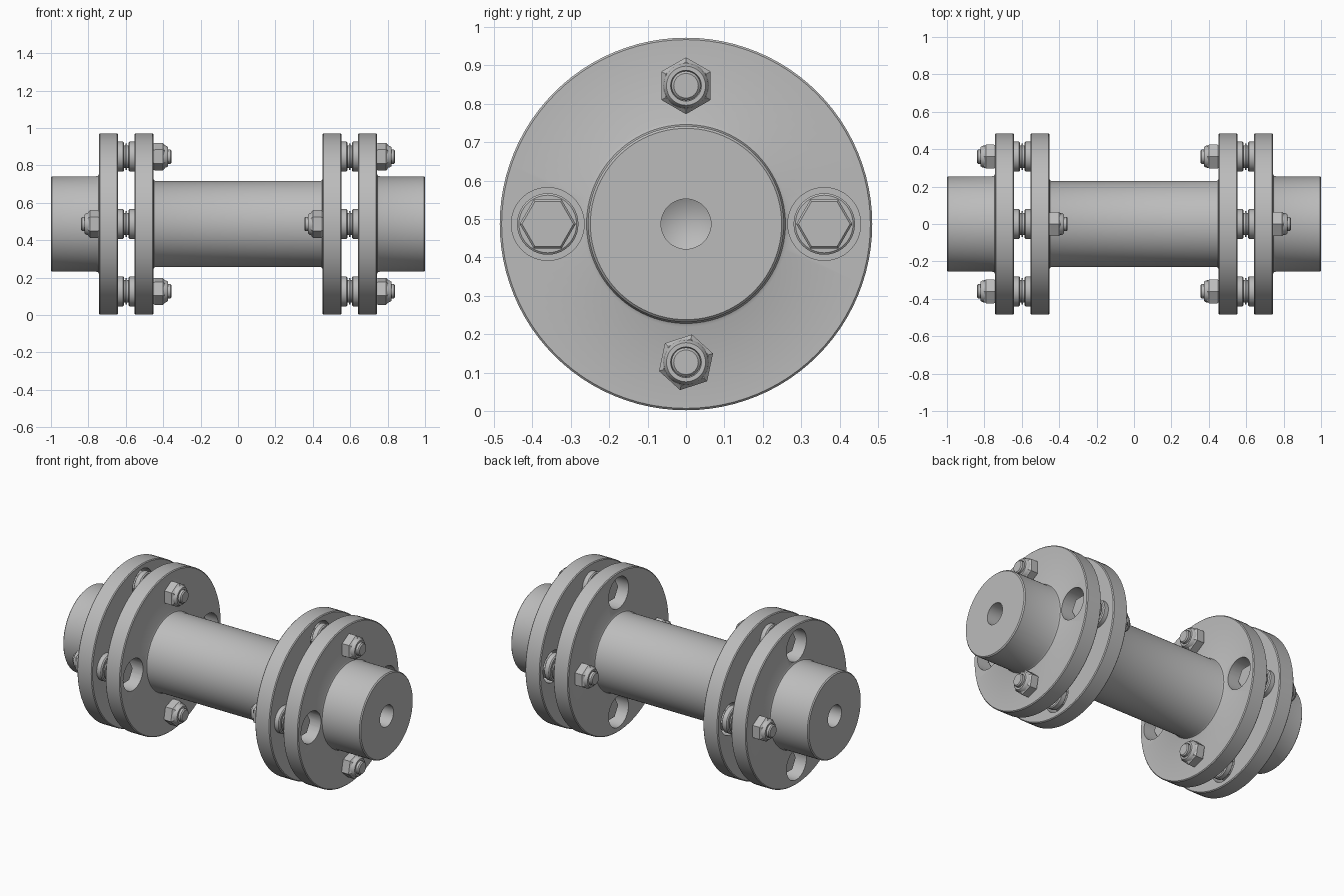
import bpy, bmesh, math
from mathutils import Matrix, Vector

AXIS_Z = 0.487      # height of the shaft axis
BOLT_CIRCLE = 0.36
PACK_X = 0.597      # middle of each flexible joint

cube = bpy.data.objects.get("Cube")
if cube:
    bpy.data.objects.remove(cube, do_unlink=True)

steel = bpy.data.materials.new("grey steel")
steel.use_nodes = True
colour = (0.5, 0.5, 0.5, 1)
steel.diffuse_color = colour
bsdf = next(n for n in steel.node_tree.nodes if n.type == 'BSDF_PRINCIPLED')
bsdf.inputs["Base Color"].default_value = colour


def lathe(bm, profile, steps, place=Matrix(), phase=0.0):
    """Turn (x, radius) points around the x axis into a closed solid."""
    part = bmesh.new()
    verts = [part.verts.new((x, r * math.cos(phase), r * math.sin(phase))) for x, r in profile]
    edges = [part.edges.new(pair) for pair in zip(verts, verts[1:])]
    bmesh.ops.spin(part, geom=verts + edges, cent=(0, 0, 0), axis=(1, 0, 0),
                   angle=math.tau, steps=steps, use_merge=True)
    bmesh.ops.remove_doubles(part, verts=part.verts, dist=1e-5)
    part.transform(place)
    bmesh.ops.recalc_face_normals(part, faces=part.faces)
    temp = bpy.data.meshes.new("temp")
    part.to_mesh(temp)
    part.free()
    bm.from_mesh(temp)
    bpy.data.meshes.remove(temp)


def finish(name, bm):
    mesh = bpy.data.meshes.new(name)
    bm.to_mesh(mesh)
    bm.free()
    mesh.materials.append(steel)
    obj = bpy.data.objects.new(name, mesh)
    obj.location.z = AXIS_Z
    bpy.context.collection.objects.link(obj)
    smooth(mesh)
    return obj


def smooth(mesh):
    for poly in mesh.polygons:
        poly.use_smooth = True
    mesh.set_sharp_from_angle(angle=math.radians(30))


def drill(obj, holes):
    """Cut clearance holes given as (x, angle) centres."""
    bm = bmesh.new()
    for x, angle in holes:
        lathe(bm, [(-0.09, 0), (-0.09, 0.095), (0.09, 0.095), (0.09, 0)], 48, seat(x, angle))
    cutter = finish("hole_cutter", bm)
    cutter.hide_render = True
    mod = obj.modifiers.new("holes", 'BOOLEAN')
    mod.operation, mod.solver, mod.object = 'DIFFERENCE', 'EXACT', cutter
    bpy.context.view_layer.update()
    cut = bpy.data.meshes.new_from_object(
        obj.evaluated_get(bpy.context.evaluated_depsgraph_get()))
    obj.modifiers.clear()
    obj.data = cut
    smooth(cut)
    bpy.data.objects.remove(cutter, do_unlink=True)


def seat(x, angle, direction=1):
    """Place a bolt part on the bolt circle, pointing along +x or -x."""
    offset = Vector((x, BOLT_CIRCLE * math.cos(angle), BOLT_CIRCLE * math.sin(angle)))
    turn = Matrix.Rotation(0 if direction > 0 else math.pi, 4, 'Z')
    return Matrix.Translation(offset) @ turn


SIDES = (0, math.pi)                      # bolts at front and back
UPRIGHT = (math.pi / 2, -math.pi / 2)     # bolts at top and bottom

# End hubs: flange, filleted boss and drilled centre hole
hub_profile = [(0.642, 0), (0.642, 0.48), (0.647, 0.485), (0.738, 0.485), (0.743, 0.48),
               (0.743, 0.268), (0.747, 0.259), (0.756, 0.255), (0.994, 0.255),
               (1.0, 0.249), (1.0, 0.065), (0.86, 0.065), (0.825, 0)]
for side, name, angles in ((1, "left_hub", SIDES), (-1, "right_hub", UPRIGHT)):
    bm = bmesh.new()
    lathe(bm, [(side * x, r) for x, r in hub_profile], 96)
    hub = finish(name, bm)
    drill(hub, [(side * 0.692, a) for a in angles])

# Centre spacer: tube with a flange at each end
half = [(0.0, 0.23), (0.44, 0.23), (0.449, 0.234), (0.453, 0.243), (0.453, 0.48),
        (0.458, 0.485), (0.548, 0.485), (0.553, 0.48), (0.553, 0)]
bm = bmesh.new()
lathe(bm, [(-x, r) for x, r in reversed(half)] + half[1:], 96)
spacer = finish("spacer_tube", bm)
drill(spacer, [(0.503, a) for a in UPRIGHT] + [(-0.503, a) for a in SIDES])

# Bolt set profiles, measured from the middle of the joint towards the nut
shank = [(-0.06, 0), (-0.06, 0.038), (0.236, 0.038), (0.242, 0.032), (0.242, 0)]
bush = [(0.15, 0), (0.15, 0.055), (0.05, 0.055), (0.05, 0.08), (0.018, 0.08),
        (0.012, 0.074), (0.012, 0.06), (0.004, 0.06), (0.004, 0.07), (0, 0.07), (0, 0)]
washer = [(0, 0), (0, 0.07), (-0.004, 0.07), (-0.004, 0.06), (-0.012, 0.06),
          (-0.012, 0.074), (-0.018, 0.08), (-0.046, 0.08), (-0.05, 0.075), (-0.05, 0)]
collar = [(0.19, 0), (0.19, 0.062), (0.213, 0.058), (0.223, 0.051),
          (0.223, 0.04), (0.212, 0.038), (0.212, 0)]
nut = [(0.14, 0), (0.145, 0.069), (0.152, 0.074), (0.195, 0.074), (0.206, 0.062), (0.206, 0)]
head = [(-0.045, 0), (-0.045, 0.073), (-0.088, 0.073), (-0.094, 0.067), (-0.094, 0)]

names = {SIDES: ("back", "front"), UPRIGHT: ("top", "bottom")}
for side, end in ((1, "left"), (-1, "right")):
    for angles, direction in ((SIDES, -1), (UPRIGHT, 1)):
        for angle, label in zip(angles, names[angles]):
            place = seat(side * PACK_X, angle, direction)
            bolt = bmesh.new()
            lathe(bolt, shank, 32, place)
            lathe(bolt, head, 6, place)
            finish(f"{end}_{label}_bolt", bolt)

            rings = bmesh.new()
            lathe(rings, bush, 40, place)
            lathe(rings, washer, 40, place)
            finish(f"{end}_{label}_spacer_rings", rings)

            nut_mesh = bmesh.new()
            twist = math.radians(12) if label == "bottom" else 0
            lathe(nut_mesh, nut, 6, place, math.pi / 2 - twist)
            lathe(nut_mesh, collar, 32, place)
            finish(f"{end}_{label}_lock_nut", nut_mesh)
